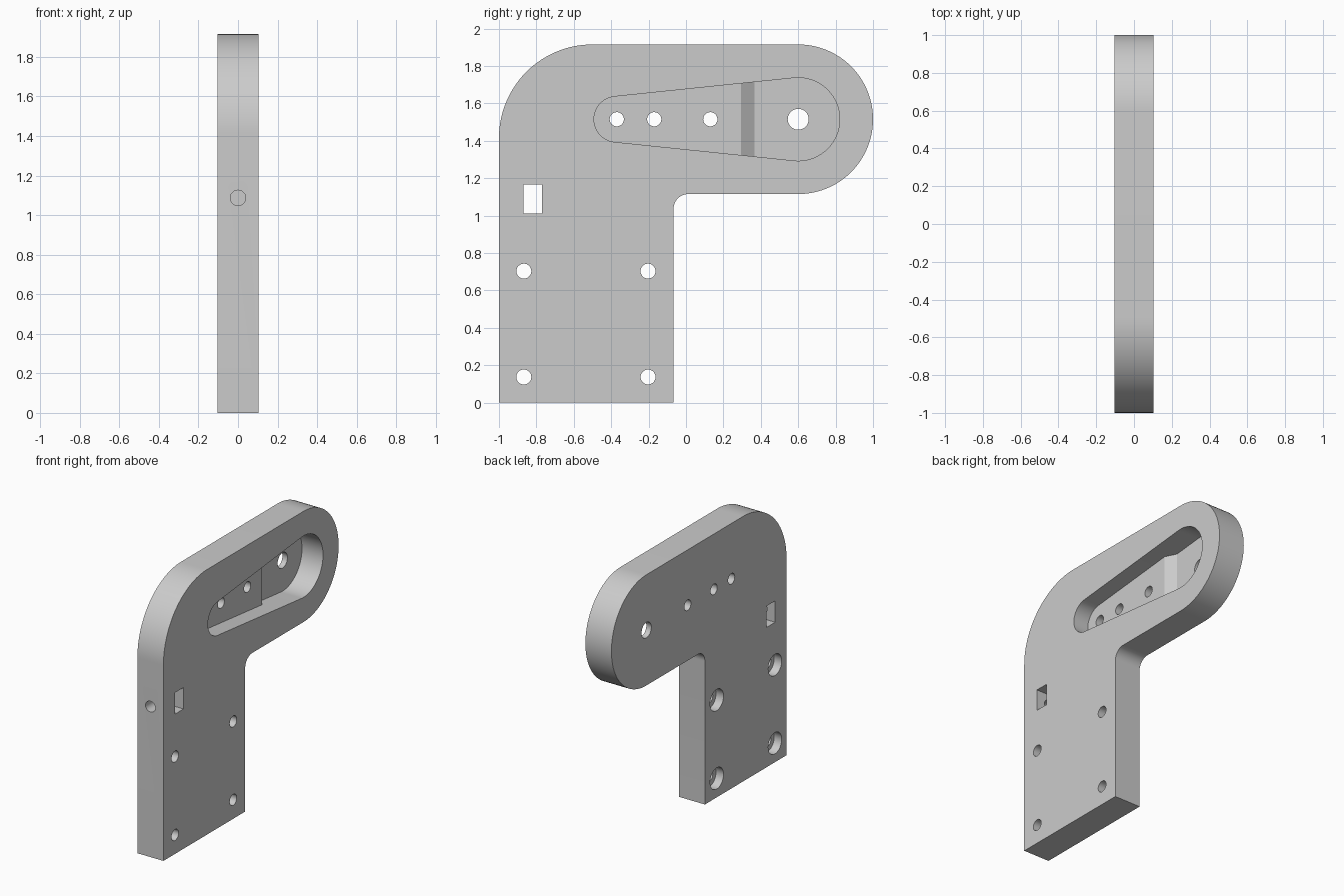
import bpy, bmesh
from math import sin, cos, pi, asin, radians

cube = bpy.data.objects.get("Cube")
if cube:
    bpy.data.objects.remove(cube)

HALF = 0.104      # half the plate thickness
AXIS_Z = 1.515    # height of the arm's centre line


def arc(cy, cz, r, start, end, n=24):
    """Points on an arc in the y-z plane, angles in degrees from +y."""
    angles = [radians(start + (end - start) * i / n) for i in range(n + 1)]
    return [(cy + r * cos(a), cz + r * sin(a)) for a in angles]


def prism(name, points, vector):
    """Extrude a closed outline of 3D points along a vector."""
    bm = bmesh.new()
    face = bm.faces.new([bm.verts.new(p) for p in points])
    out = bmesh.ops.extrude_face_region(bm, geom=[face])
    moved = [v for v in out["geom"] if isinstance(v, bmesh.types.BMVert)]
    bmesh.ops.translate(bm, verts=moved, vec=vector)
    bmesh.ops.recalc_face_normals(bm, faces=bm.faces)
    mesh = bpy.data.meshes.new(name)
    bm.to_mesh(mesh)
    bm.free()
    obj = bpy.data.objects.new(name, mesh)
    bpy.context.collection.objects.link(obj)
    return obj


def side_prism(name, outline, x0, x1):
    return prism(name, [(x0, y, z) for y, z in outline], (x1 - x0, 0, 0))


def cut(target, cutter):
    """Subtract the cutter, bake the result and discard the cutter."""
    mod = target.modifiers.new("cut", "BOOLEAN")
    mod.operation = "DIFFERENCE"
    mod.solver = "EXACT"
    mod.object = cutter
    cutter.hide_render = True
    graph = bpy.context.evaluated_depsgraph_get()
    mesh = bpy.data.meshes.new_from_object(target.evaluated_get(graph))
    target.modifiers.clear()
    target.data = mesh
    bpy.data.objects.remove(cutter)


def drill(target, y, z, r, x0=-0.3, x1=0.3):
    cut(target, side_prism("hole_cutter", arc(y, z, r, 0, 360, 32)[:-1], x0, x1))


# Bracket plate: upright leg with a rounded arm
outline = [(-1, 0), (-0.067, 0)]
outline += arc(0.013, 1.035, 0.08, 180, 90, 12)
outline += arc(0.6, AXIS_Z, 0.4, -90, 90, 48)
outline += arc(-0.5, 1.415, 0.5, 90, 180, 32)
plate = side_prism("bracket_plate", outline, -HALF, HALF)

# Tapered pocket in the arm, deeper at the wide end
big, small, y_big, y_small = 0.222, 0.122, 0.6, -0.37
tilt = 90 + asin((big - small) / (y_big - y_small)) * 180 / pi
pocket = arc(y_big, AXIS_Z, big, -tilt, tilt, 48)
pocket += arc(y_small, AXIS_Z, small, tilt, 360 - tilt, 32)
pocket_cutter = side_prism("pocket_cutter", pocket, -HALF + 0.04, 0.3)
shallow = HALF - 0.12
ramp = [(-0.3, -1), (shallow, -1), (shallow, 0.295), (-HALF + 0.04, 0.365), (-0.3, 0.365)]
floor_step = prism("floor_step", [(x, y, 1) for x, y in ramp], (0, 0, 1))
cut(pocket_cutter, floor_step)
cut(plate, pocket_cutter)

# Holes through the pocket floor
for y in (-0.37, -0.17, 0.13):
    drill(plate, y, AXIS_Z, 0.038)
drill(plate, y_big, AXIS_Z, 0.056)

# Counterbored mounting holes in the leg
for y in (-0.867, -0.203):
    for z in (0.137, 0.703):
        drill(plate, y, z, 0.04)
        drill(plate, y, z, 0.077, -0.3, -HALF + 0.06)

# Rectangular nut slot and the screw hole that meets it from the front
slot = [(-0.87, 1.01), (-0.77, 1.01), (-0.77, 1.165), (-0.87, 1.165)]
cut(plate, side_prism("slot_cutter", slot, -0.3, 0.3))
ring = [(x, -1.2, z) for x, z in arc(0, 1.087, 0.039, 0, 360, 32)[:-1]]
cut(plate, prism("screw_cutter", ring, (0, 0.38, 0)))

# Plain grey finish
grey = bpy.data.materials.new("plain_grey")
grey.use_nodes = True
colour = (0.6, 0.6, 0.6, 1)
grey.diffuse_color = colour
grey.node_tree.nodes["Principled BSDF"].inputs["Base Color"].default_value = colour
plate.data.materials.clear()
plate.data.materials.append(grey)

bpy.ops.object.select_all(action="DESELECT")
plate.select_set(True)
bpy.context.view_layer.objects.active = plate
bpy.ops.object.shade_smooth_by_angle(angle=radians(30))
